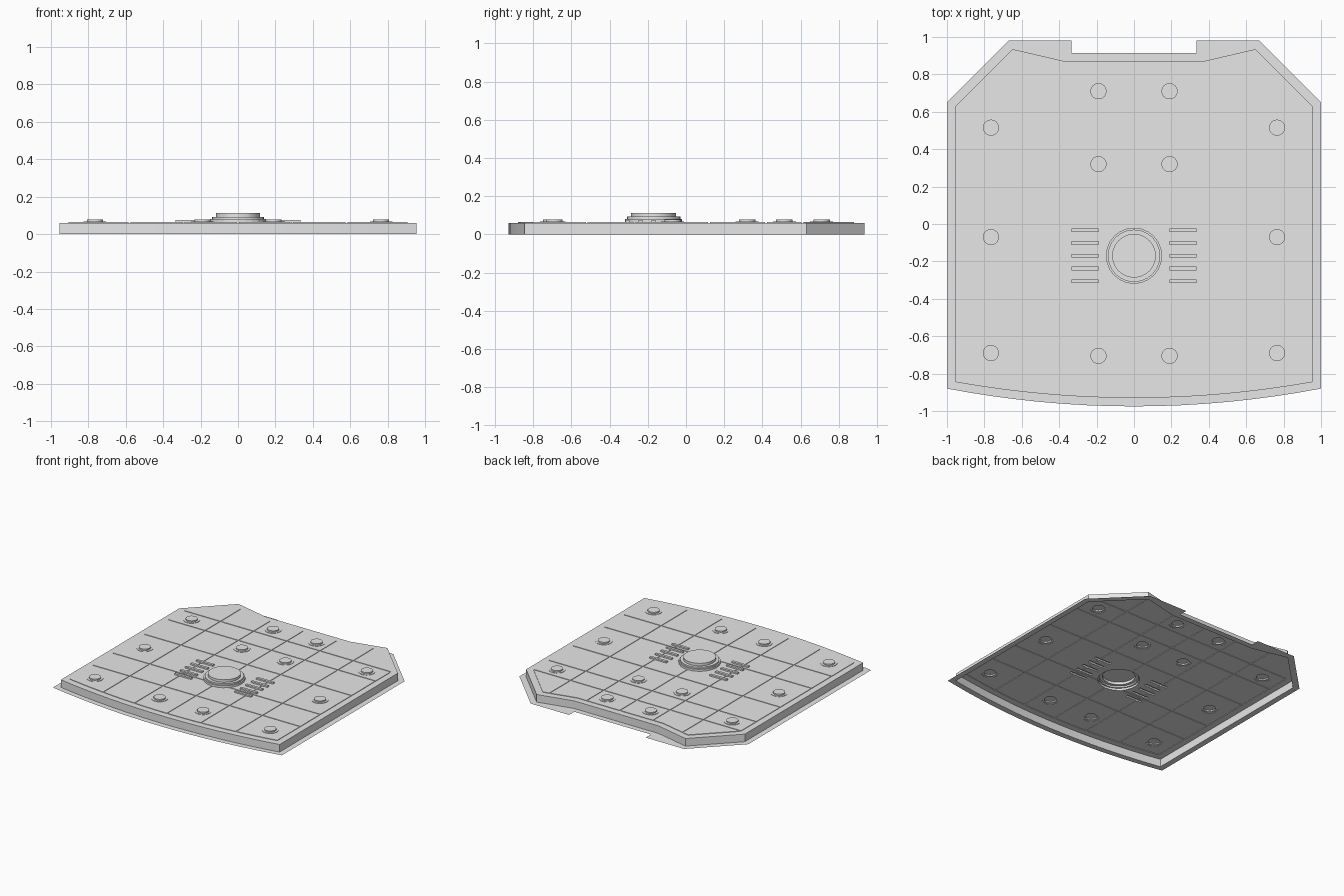
import bpy, bmesh, math
from mathutils import Vector

if "Cube" in bpy.data.objects:
    bpy.data.objects.remove(bpy.data.objects["Cube"], do_unlink=True)

TOP = 0.06
grey = bpy.data.materials.new("light_grey")
grey.use_nodes = True
grey.diffuse_color = (0.8, 0.8, 0.8, 1)
grey.node_tree.nodes["Principled BSDF"].inputs["Base Color"].default_value = grey.diffuse_color


def finish(bm, name):
    mesh = bpy.data.meshes.new(name)
    bm.to_mesh(mesh)
    bm.free()
    obj = bpy.data.objects.new(name, mesh)
    bpy.context.collection.objects.link(obj)
    mesh.materials.append(grey)
    bpy.ops.object.select_all(action='DESELECT')
    obj.select_set(True)
    bpy.context.view_layer.objects.active = obj
    bpy.ops.object.shade_smooth_by_angle(angle=math.radians(30))


def outline(right_side, half, y_end, y_mid, steps=16):
    """Counter-clockwise plate outline: bowed front edge, mirrored sides."""
    front = []
    for i in range(steps + 1):
        t = 2 * i / steps - 1
        front.append((half * t, y_mid + (y_end - y_mid) * t * t))
    return front + right_side + [(-x, y) for x, y in reversed(right_side)]


def circle(cx, cy, r, sides=24):
    return [(cx + r * math.cos(math.tau * i / sides),
             cy + r * math.sin(math.tau * i / sides)) for i in range(sides)]


def box(x0, x1, y0, y1):
    return [(x0, y0), (x1, y0), (x1, y1), (x0, y1)]


def cut(bm, faces, co, no):
    """Slice the faces with a plane and return all resulting faces."""
    geom = set(faces)
    for f in faces:
        geom.update(f.edges)
        geom.update(f.verts)
    res = bmesh.ops.bisect_plane(bm, geom=list(geom), dist=1e-6,
                                 plane_co=(*co, 0), plane_no=(*no, 0))
    return [g for g in res["geom"] if isinstance(g, bmesh.types.BMFace)]


def clip(bm, faces, poly):
    """Cut a convex footprint out of flat faces and return its faces."""
    for a, b in zip(poly, poly[1:] + poly[:1]):
        co, no = Vector(a), Vector((b[1] - a[1], a[0] - b[0])).normalized()
        faces = [f for f in cut(bm, faces, co, no)
                 if (f.calc_center_median().xy - co).dot(no) < 0]
    return faces


def overlaps(f, poly):
    for k in (0, 1):
        vals = [v.co[k] for v in f.verts]
        side = [p[k] for p in poly]
        if max(vals) < min(side) or min(vals) > max(side):
            return False
    return True


inner = outline([(0.955, 0.63), (0.65, 0.935), (0.37, 0.87)], 0.955, -0.845, -0.93)
outer = outline([(1, 0.65), (0.67, 0.98), (0.335, 0.98), (0.335, 0.915)], 1, -0.88, -0.975)

# Thin flange around the foot of the plate
bm = bmesh.new()
edges = []
for loop in (outer, inner):
    vs = [bm.verts.new((x, y, 0)) for x, y in loop]
    edges += [bm.edges.new((a, b)) for a, b in zip(vs, vs[1:] + vs[:1])]
bmesh.ops.triangle_fill(bm, edges=edges, use_beauty=True, normal=(0, 0, 1))
finish(bm, "base_flange")

# Plate shell: side walls and top, open underneath
bm = bmesh.new()
height = bm.faces.layers.float.new("height")
low = [bm.verts.new((x, y, 0)) for x, y in inner]
high = [bm.verts.new((x, y, TOP)) for x, y in inner]
for i in range(len(inner)):
    j = (i + 1) % len(inner)
    bm.faces.new((low[i], low[j], high[j], high[i]))
top = bm.faces.new(high)
bm.normal_update()
bmesh.ops.inset_region(bm, faces=[top], thickness=0.05, use_even_offset=True)

# Grooves divide the inset area into shallow raised tiles
tiles = [top]
lines = [(0, x) for x in (-0.58, -0.29, 0, 0.29, 0.58)]
lines += [(1, y) for y in (-0.52, -0.27, 0.12, 0.42, 0.61)]
for axis, pos in lines:
    no = (1 - axis, axis)
    for off in (-0.005, 0.005):
        tiles = cut(bm, tiles, (no[0] * (pos + off), no[1] * (pos + off)), no)
for f in tiles:
    c = f.calc_center_median()
    groove = any(abs(c[axis] - pos) < 0.005 for axis, pos in lines)
    f[height] = TOP if groove else TOP + 0.004


def boss(square, levels):
    """Mark stacked footprints, each with its own height."""
    bm.normal_update()
    faces = [f for f in bm.faces if f.normal.z > 0.9 and overlaps(f, square)]
    faces = clip(bm, faces, square)
    for poly, z in levels:
        if poly is not square:
            faces = clip(bm, faces, poly)
        for f in faces:
            f[height] = z


def round_boss(x, y, levels):
    r = levels[0][0] + 0.004
    boss(box(x - r, x + r, y - r, y + r), [(circle(x, y, q), z) for q, z in levels])


# Central hub, rivets and vent bars
round_boss(0, -0.17, [(0.15, 0.08), (0.14, 0.092), (0.117, 0.112)])
for side in (-1, 1):
    for x, ys in ((0.19, (0.71, 0.32, -0.705)), (0.765, (0.515, -0.07, -0.69))):
        for y in ys:
            round_boss(side * x, y, [(0.06, 0.067), (0.043, 0.077)])
    for i in range(5):
        y = -0.034 - 0.068 * i
        xs = sorted((side * 0.19, side * 0.335))
        bar = box(xs[0], xs[1], y - 0.01, y + 0.01)
        boss(bar, [(bar, 0.075)])

# Raise every marked area one level at a time
previous = TOP
for z in sorted({round(f[height], 4) for f in bm.faces if f[height] > TOP + 0.001}):
    bm.normal_update()
    old = [f for f in bm.faces if f.normal.z > 0.9 and f[height] > z - 0.0005]
    res = bmesh.ops.extrude_face_region(bm, geom=old)
    moved = [g for g in res["geom"] if isinstance(g, bmesh.types.BMVert)]
    bmesh.ops.translate(bm, verts=moved, vec=(0, 0, z - previous))
    left = [f for f in old if f.is_valid]
    if left:
        bmesh.ops.delete(bm, geom=left, context='FACES')
    previous = z
bm.normal_update()
finish(bm, "plate_shell")
